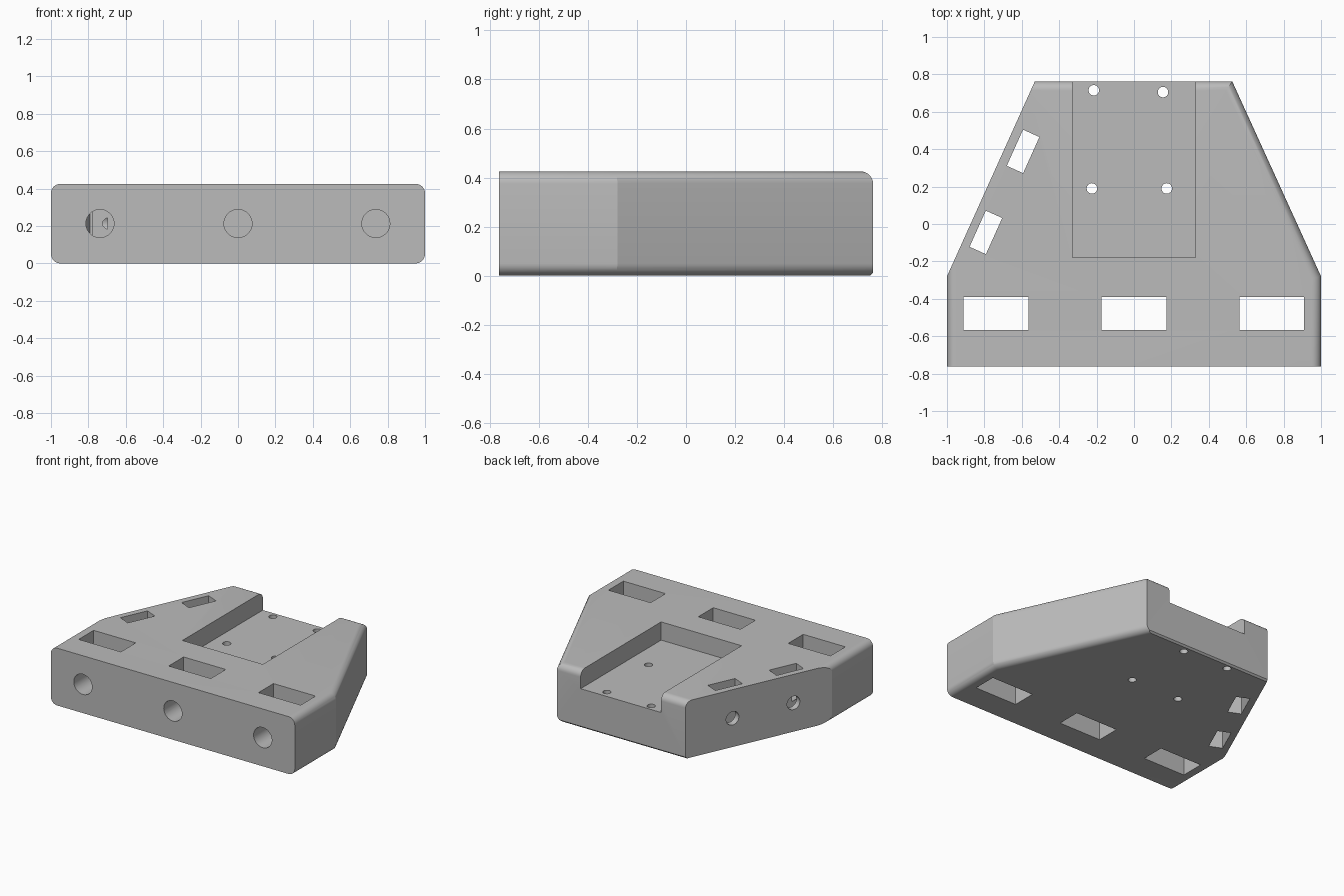
import bpy, bmesh, math
from mathutils import Matrix, Vector

cube = bpy.data.objects.get("Cube")
if cube:
    bpy.data.objects.remove(cube)

HEIGHT, BACK, FRONT = 0.425, 0.763, -0.763
SLANT = math.atan2(1.045, 0.47)      # direction of the slanted left-hand wall
BOLT_Z = 0.213

grey = bpy.data.materials.new("plain_grey")
grey.use_nodes = True
grey.diffuse_color = (0.5, 0.5, 0.5, 1)
grey.node_tree.nodes["Principled BSDF"].inputs["Base Color"].default_value = (0.5, 0.5, 0.5, 1)


def to_object(name, bm):
    mesh = bpy.data.meshes.new(name)
    bmesh.ops.recalc_face_normals(bm, faces=bm.faces)
    bm.to_mesh(mesh)
    bm.free()
    mesh.materials.append(grey)
    obj = bpy.data.objects.new(name, mesh)
    bpy.context.collection.objects.link(obj)
    return obj


def box(name, center, size, turn=Matrix()):
    bm = bmesh.new()
    bmesh.ops.create_cube(bm, size=1, matrix=Matrix.Translation(center) @ turn @ Matrix.Diagonal((*size, 1)))
    return to_object(name, bm)


def rod(name, start, end, radius):
    start, end = Vector(start), Vector(end)
    axis = end - start
    turn = axis.to_track_quat('Z', 'Y').to_matrix().to_4x4()
    bm = bmesh.new()
    bmesh.ops.create_cone(bm, cap_ends=True, segments=32, radius1=radius, radius2=radius,
                          depth=axis.length, matrix=Matrix.Translation((start + end) / 2) @ turn)
    return to_object(name, bm)


# Tapered block
outline = [(-1, FRONT), (1, FRONT), (1, -0.28), (0.525, BACK), (-0.53, BACK), (-1, -0.28)]
bm = bmesh.new()
base = bm.faces.new([bm.verts.new((x, y, 0)) for x, y in outline])
side = bmesh.ops.extrude_face_region(bm, geom=[base])["geom"]
bmesh.ops.translate(bm, vec=(0, 0, HEIGHT), verts=[v for v in side if isinstance(v, bmesh.types.BMVert)])
bmesh.ops.recalc_face_normals(bm, faces=bm.faces)


# Rounded rims: both sides except the left slant, plus the top of the back
def is_rounded(edge):
    a, b = (v.co for v in edge.verts)
    if abs(a.z - b.z) > 0.1:
        return False
    mid = (a + b) / 2
    return mid.x > 0.6 or mid.x < -0.9 or (mid.y > 0.7 and mid.z > 0.2)


bmesh.ops.bevel(bm, geom=[e for e in bm.edges if is_rounded(e)], offset=0.05, offset_type='OFFSET',
                segments=8, profile=0.5, affect='EDGES', clamp_overlap=True)
block = to_object("mount_block", bm)

# Pocket and the small chamfer under the back
cutters = [
    box("pocket_cutter", (0, 0.41, 0.54), (0.66, 1.18, 0.5)),
    box("chamfer_cutter", (0, BACK, 0), (3, 0.017, 0.017), Matrix.Rotation(math.pi / 4, 4, 'X')),
]

# Front bolts with nut slots
for x in (-0.738, 0, 0.737):
    cutters.append(box("front_slot_cutter", (x, -0.478, 0.2), (0.346, 0.175, 1)))
    cutters.append(rod("front_bolt_cutter", (x, -1, BOLT_Z), (x, -0.13, BOLT_Z), 0.075))

# Bolts and nut slots along the left-hand slant
inward = Vector((math.sin(SLANT), -math.cos(SLANT), 0))
for x, y in ((-0.792, -0.045), (-0.593, 0.388)):
    cutters.append(box("side_slot_cutter", (x, y, 0.2), (0.212, 0.096, 1), Matrix.Rotation(SLANT, 4, 'Z')))
    center = Vector((x, y, BOLT_Z))
    cutters.append(rod("side_bolt_cutter", center - inward * 0.3, center + inward * 0.122, 0.05))

# Screw holes through the pocket floor
for x, y in ((-0.215, 0.715), (0.155, 0.705), (-0.225, 0.19), (0.175, 0.19)):
    cutters.append(rod("screw_cutter", (x, y, -0.2), (x, y, 0.6), 0.028))

bpy.ops.object.select_all(action='DESELECT')
bpy.context.view_layer.objects.active = block
block.select_set(True)
for cutter in cutters:
    cutter.hide_render = True
    cut = block.modifiers.new("cut", 'BOOLEAN')
    cut.operation = 'DIFFERENCE'
    cut.solver = 'EXACT'
    cut.object = cutter
    bpy.ops.object.modifier_apply(modifier=cut.name)
    bpy.data.objects.remove(cutter)

bpy.ops.object.shade_smooth_by_angle(angle=math.radians(20))
